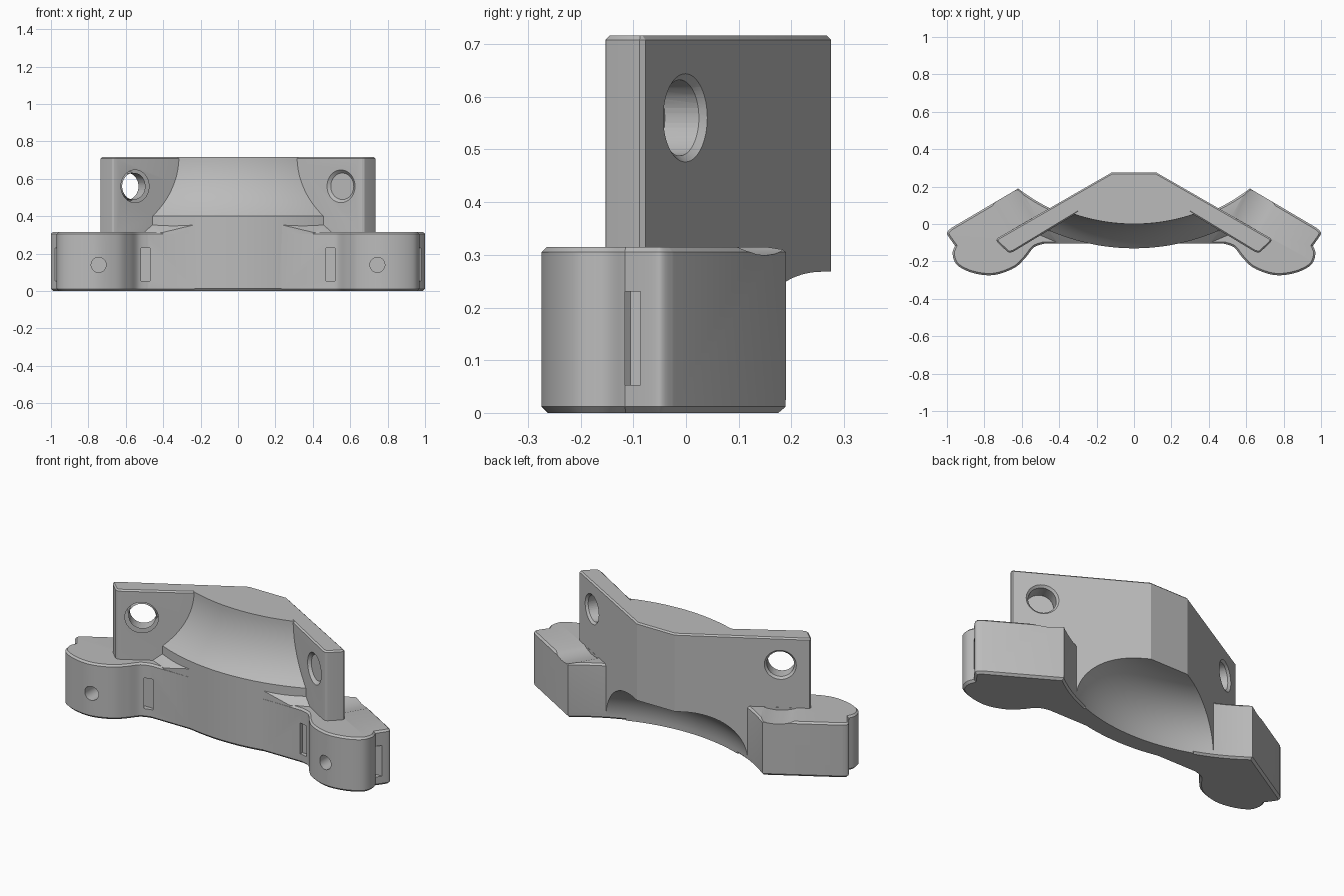
import bpy, bmesh
from math import sin, cos, asin, sqrt, radians, pi
from mathutils import Vector, Matrix

cube = bpy.data.objects.get("Cube")
if cube:
    bpy.data.objects.remove(cube, do_unlink=True)

grey = bpy.data.materials.new("mid_grey")
grey.use_nodes = True
COL = (0.5, 0.5, 0.5, 1)
grey.diffuse_color = COL
grey.node_tree.nodes["Principled BSDF"].inputs["Base Color"].default_value = COL


def finish(name, bm):
    bmesh.ops.recalc_face_normals(bm, faces=bm.faces)
    me = bpy.data.meshes.new(name)
    bm.to_mesh(me)
    bm.free()
    me.materials.append(grey)
    ob = bpy.data.objects.new(name, me)
    bpy.context.collection.objects.link(ob)
    return ob


def loft(name, rings):
    """Closed solid through rings with equal point counts."""
    bm = bmesh.new()
    rows = [[bm.verts.new(p) for p in ring] for ring in rings]
    n = len(rows[0])
    for a, b in zip(rows, rows[1:]):
        for i in range(n):
            j = (i + 1) % n
            bm.faces.new((a[i], a[j], b[j], b[i]))
    bm.faces.new(rows[0])
    bm.faces.new(rows[-1])
    return finish(name, bm)


def extrude(name, outline, z0, z1, chamfers):
    """Upright prism with chamfers given as {height: width}."""
    ob = loft(name, [[(x, y, z) for x, y in outline] for z in (z0, z1)])
    bm = bmesh.new()
    bm.from_mesh(ob.data)
    for z, width in chamfers.items():
        rim = [e for e in bm.edges if all(abs(v.co.z - z) < 1e-4 for v in e.verts)]
        bmesh.ops.bevel(bm, geom=rim, offset=width, segments=1, affect='EDGES')
    bm.to_mesh(ob.data)
    bm.free()
    return ob


def spline(pts, steps=6):
    """Smooth curve through a few points."""
    p = [Vector(q) for q in [pts[0]] + pts + [pts[-1]]]
    out = []
    for a, b, c, d in zip(p, p[1:], p[2:], p[3:]):
        for k in range(steps):
            t = k / steps
            q = b * 2 + (c - a) * t + (a * 2 - b * 5 + c * 4 - d) * t**2 + (b * 3 - a - c * 3 + d) * t**3
            out.append(tuple(q / 2))
    return out + [pts[-1]]


def mirrored(half):
    """Full outline from the left half."""
    return half + [(-x, y) for x, y in reversed(half)]


def arc(r, half_angle, z, n=48):
    """Arc about the vertical axis through x=0, y=1."""
    angles = [half_angle * (2 * k / n - 1) for k in range(n + 1)]
    return [(r * sin(a), 1 - r * cos(a), z) for a in angles]


def box(name, lo, hi):
    return extrude(name, [(lo[0], lo[1]), (hi[0], lo[1]), (hi[0], hi[1]), (lo[0], hi[1])],
                   lo[2], hi[2], {})


def cone(name, start, direction, length, r1, r2):
    d = Vector(direction).normalized()
    bm = bmesh.new()
    rot = d.to_track_quat('Z', 'Y').to_matrix().to_4x4()
    m = Matrix.Translation(Vector(start) + d * length / 2) @ rot
    bmesh.ops.create_cone(bm, cap_ends=True, segments=48, radius1=r1, radius2=r2,
                          depth=length, matrix=m)
    return finish(name, bm)


def combine(target, other, operation):
    mod = target.modifiers.new("join", 'BOOLEAN')
    mod.operation, mod.solver, mod.object = operation, 'EXACT', other
    bpy.context.view_layer.objects.active = target
    bpy.ops.object.modifier_apply(modifier=mod.name)
    bpy.data.objects.remove(other, do_unlink=True)


# Base with two rounded pods
lobe = spline([(0.48, -0.105), (0.535, -0.125), (0.58, -0.18), (0.64, -0.235), (0.75, -0.273),
               (0.86, -0.262), (0.945, -0.22), (0.97, -0.16), (0.957, -0.116)])
tip = spline([(0.957, -0.116), (0.993, -0.065), (0.999, -0.045), (0.98, -0.023)], 4)[1:]
rear = [(1.02 * sin(a), 1 - 1.02 * cos(a)) for a in
        [radians(37.4) * (1 - k / 24) for k in range(24)]]
base = extrude("bracket_body", mirrored(lobe + tip + rear), 0, 0.315, {0: 0.012, 0.315: 0.01})

# Relief above each pod, aligned with the angled bolt holes
for s in (1, -1):
    axis = (0.5 * s, 0.866, 0)
    combine(base, cone("bolt_relief", (0.6 * s, 0, 0.56), axis, 0.5, 0.261, 0.261), 'DIFFERENCE')

# Angled upper plate
plate = extrude("upper_plate", mirrored([
    (0.30, 0.061), (0.645, -0.14), (0.662, -0.145), (0.675, -0.142), (0.728, -0.1),
    (0.736, -0.088), (0.732, -0.077), (0.12, 0.275)]), 0.02, 0.716, {0.716: 0.008})
for v in plate.data.vertices:
    if abs(v.co.x) > 0.6:
        v.co.y -= 0.008 if v.co.y < -0.115 else 0
combine(base, plate, 'UNION')

# Curved centre block with scooped upper front
RHO = 0.4466
profile = [(1.118, 0), (1.13, 0.013), (1.13, 0.40)]
for k in range(1, 17):
    z = 0.40 + 0.316 * k / 16
    profile.append((1 + RHO - sqrt(RHO**2 - (0.716 - z)**2), z))
rings = []
for r, z in profile:
    half_angle = radians(60) - asin(0.6634 / r) + 0.006
    rings.append(arc(r, half_angle, z) + [(0.1, 0.2, z), (-0.1, 0.2, z)])
combine(base, loft("centre_block", rings), 'UNION')

# Sloped webs between centre block and pods
for s in (1, -1):
    bm = bmesh.new()
    for x, y, z in [(0.23, -0.105, 0.355), (0.40, -0.104, 0.314), (0.46, -0.035, 0.352),
                    (0.51, -0.06, 0.312), (0.23, 0, 0.355), (0.23, 0, 0.25),
                    (0.23, -0.104, 0.25), (0.40, -0.104, 0.25), (0.51, -0.05, 0.25)]:
        bm.verts.new((x * s, y, z))
    bmesh.ops.convex_hull(bm, input=bm.verts)
    combine(base, finish("web", bm), 'UNION')

# Rounded cavity under the rear
cavity = [(1.022, -0.05)] + [(0.757 + 0.265 * cos(a), 0.268 * sin(a))
                             for a in [pi / 2 * k / 16 for k in range(17)]]
cavity.append((0.4, 0.268))
combine(base, loft("rear_cavity", [arc(r, radians(42), z) + [(0, 1, z)] for r, z in cavity]),
        'DIFFERENCE')

# Bolt holes, strap slots and pin holes on both sides
for s in (1, -1):
    axis = Vector((0.5 * s, 0.866, 0))
    back = Vector((0.6 * s, -0.002, 0.56))
    front = back - axis * 0.097
    combine(base, cone("bolt_hole", back - axis * 0.2, axis, 0.3, 0.072, 0.072), 'DIFFERENCE')
    combine(base, cone("rear_sink", back - axis * 0.012, axis, 0.024, 0.071, 0.095), 'DIFFERENCE')
    combine(base, cone("front_sink", front + axis * 0.012, -axis, 0.024, 0.071, 0.095), 'DIFFERENCE')
    x0, x1 = sorted((0.47 * s, 1.05 * s))
    combine(base, box("strap_slot", (x0, -0.116, 0.053), (x1, -0.086, 0.23)), 'DIFFERENCE')
    combine(base, cone("pin_hole", (0.745 * s, -0.3, 0.14), (0, 1, 0), 0.19, 0.04, 0.04), 'DIFFERENCE')

# Smooth curved faces, keep sharp edges
bpy.ops.object.select_all(action='DESELECT')
base.select_set(True)
bpy.context.view_layer.objects.active = base
bpy.ops.object.shade_smooth_by_angle(angle=radians(25))
